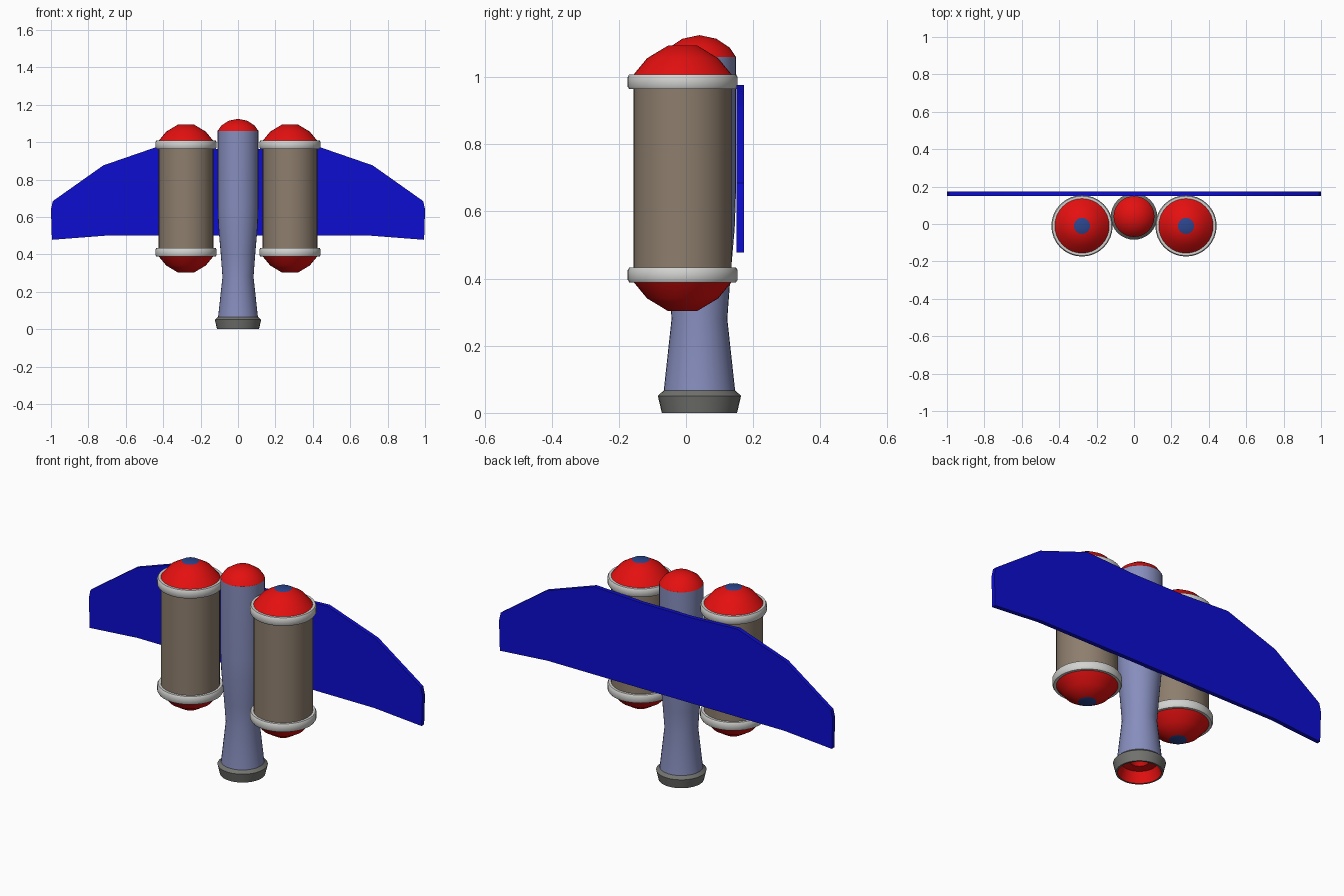
import bpy, bmesh, math

if "Cube" in bpy.data.objects:
    bpy.data.objects.remove(bpy.data.objects["Cube"])

SEG = 32


def mat(name, r, g, b):
    m = bpy.data.materials.new(name)
    m.diffuse_color = (r, g, b, 1)
    m.use_nodes = True
    m.node_tree.nodes["Principled BSDF"].inputs["Base Color"].default_value = m.diffuse_color
    return m


RED = mat("red", 0.78, 0.005, 0.005)
WING = mat("wing_blue", 0.004, 0.004, 0.63)
BROWN = mat("tank_brown", 0.27, 0.21, 0.155)
BODY = mat("body_lavender", 0.24, 0.27, 0.51)
PALE = mat("pale_grey", 0.65, 0.65, 0.64)
GREY = mat("nozzle_grey", 0.17, 0.17, 0.16)
CAP = mat("cap_blue", 0.025, 0.06, 0.27)


def finish(bm, name, mats, angle=40, loc=(0, 0, 0)):
    bmesh.ops.recalc_face_normals(bm, faces=bm.faces)
    me = bpy.data.meshes.new(name)
    bm.to_mesh(me)
    bm.free()
    for m in mats:
        me.materials.append(m)
    for p in me.polygons:
        p.use_smooth = True
    me.set_sharp_from_angle(angle=math.radians(angle))
    ob = bpy.data.objects.new(name, me)
    ob.location = loc
    bpy.context.collection.objects.link(ob)
    return ob


def lathe(name, profile, mats, loc, rule=None, closed=False):
    """Revolve (radius, z) points about z; rule(face) picks the material slot."""
    bm = bmesh.new()
    rings = []
    for r, z in profile:
        if r == 0:
            rings.append([bm.verts.new((0, 0, z))] * SEG)
        else:
            rings.append([bm.verts.new((r * math.cos(2 * math.pi * i / SEG),
                                        r * math.sin(2 * math.pi * i / SEG), z))
                          for i in range(SEG)])
    pairs = list(zip(rings, rings[1:]))
    if closed:
        pairs.append((rings[-1], rings[0]))
    for a, b in pairs:
        for i in range(SEG):
            j = (i + 1) % SEG
            quad = list(dict.fromkeys((a[i], a[j], b[j], b[i])))
            f = bm.faces.new(quad)
            if rule:
                f.material_index = rule(f)
    return finish(bm, name, mats, loc=loc)


def is_flat_cap(f):
    zs = [v.co.z for v in f.verts]
    return int(max(zs) - min(zs) < 1e-5)


# Side tanks: barrel, two rings, two domes with flat blue caps
for side, sx in (("left", -1), ("right", 1)):
    at = (sx * 0.278, -0.01, 0)
    lathe(side + "_tank_barrel", [(0.146, 0.40), (0.146, 1.0)], [BROWN], at)
    for end, zc, s in (("upper", 0.986, 1), ("lower", 0.411, -1)):
        lathe(f"{side}_{end}_ring",
              [(0.14, zc - 0.022), (0.159, zc - 0.022), (0.164, zc - 0.014),
               (0.164, zc + 0.014), (0.159, zc + 0.022), (0.14, zc + 0.022)],
              [PALE], at, closed=True)
        z0 = zc + s * 0.018
        lathe(f"{side}_{end}_dome",
              [(0.149, z0), (0.106, z0 + s * 0.052),
               (0.043, z0 + s * 0.09), (0, z0 + s * 0.09)],
              [RED, CAP], at, rule=is_flat_cap)

# Central rocket body, nose and nozzle
mid = (0, 0.04, 0)
lathe("rocket_body", [(0.107, 0.06), (0.083, 0.28), (0.092, 0.40), (0.105, 0.55),
                      (0.109, 0.66), (0.109, 1.06)], [BODY], mid)
lathe("nose_dome", [(0.109, 1.06), (0.09, 1.088), (0.051, 1.114), (0, 1.125)],
      [RED], mid)
lathe("nozzle_bell", [(0.107, 0.066), (0.124, 0.051), (0.112, 0), (0.103, 0)],
      [GREY], mid)
lathe("nozzle_inside", [(0.103, 0), (0.085, 0.055), (0.045, 0.06),
                        (0.03, 0.08), (0, 0.085)], [RED], mid)

# Wing: half outline mirrored, then given thickness
half = [(0.15, 0.963), (0.43, 0.976), (0.72, 0.876), (0.99, 0.685), (1.0, 0.64),
        (0.995, 0.478), (0.71, 0.5)]
outline = half + [(-x, z) for x, z in reversed(half)]
bm = bmesh.new()
face = bm.faces.new([bm.verts.new((x, 0.151, z)) for x, z in outline])
ext = bmesh.ops.extrude_face_region(bm, geom=[face], use_keep_orig=True)
bmesh.ops.translate(bm, vec=(0, 0.022, 0),
                    verts=[g for g in ext["geom"] if isinstance(g, bmesh.types.BMVert)])
finish(bm, "wing", [WING], angle=30)
